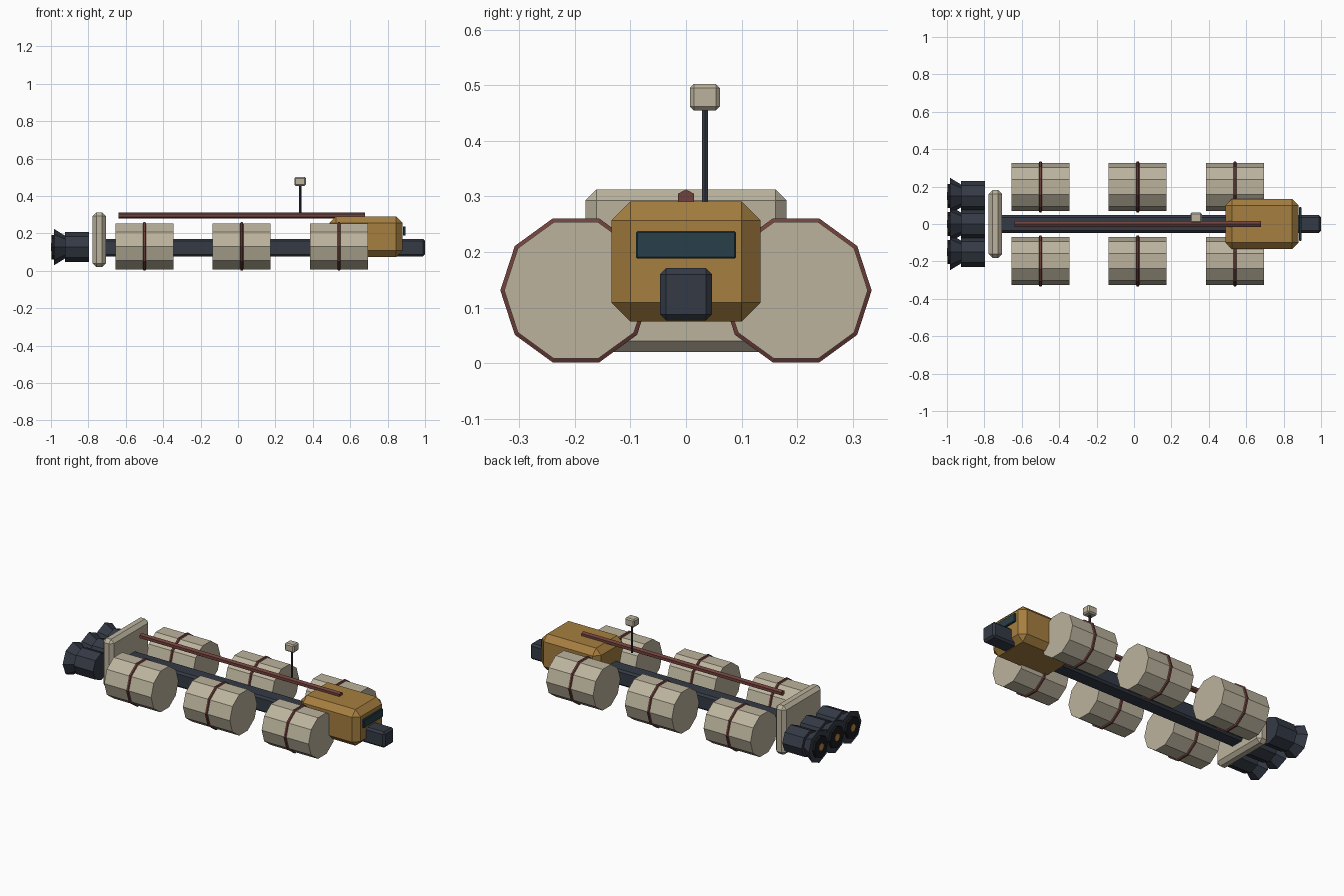
import bpy, bmesh, math

if "Cube" in bpy.data.objects:
    bpy.data.objects.remove(bpy.data.objects["Cube"])


def material(name, r, g, b):
    m = bpy.data.materials.new(name)
    m.diffuse_color = (r, g, b, 1)
    m.use_nodes = True
    m.node_tree.nodes["Principled BSDF"].inputs["Base Color"].default_value = m.diffuse_color
    return m


DARK = material("dark_steel", 0.034, 0.042, 0.06)
CREAM = material("cream_panel", 0.50, 0.45, 0.34)
OCHRE = material("ochre_paint", 0.38, 0.21, 0.05)
RED = material("rust_red", 0.16, 0.053, 0.045)
GLASS = material("dark_glass", 0.021, 0.05, 0.068)
BLACK = material("soot", 0.01, 0.011, 0.013)
GLOW = material("ember", 0.50, 0.24, 0.06)


def finish(name, bm, mat):
    bmesh.ops.recalc_face_normals(bm, faces=bm.faces)
    mesh = bpy.data.meshes.new(name)
    bm.to_mesh(mesh)
    bm.free()
    mesh.materials.append(mat)
    ob = bpy.data.objects.new(name, mesh)
    bpy.context.collection.objects.link(ob)
    return ob


def box(name, xr, yr, zr, bevel, mat):
    """Chamfered box from its x, y and z ranges."""
    bm = bmesh.new()
    bmesh.ops.create_cube(bm, size=1)
    for v in bm.verts:
        v.co = [(a + b) / 2 + c * (b - a) for c, (a, b) in zip(v.co, (xr, yr, zr))]
    ob = finish(name, bm, mat)
    mod = ob.modifiers.new("chamfer", 'BEVEL')
    mod.width, mod.segments = bevel, 1
    return ob


def turned(name, profile, sides, centre, mat, phase=0.0, upright=False):
    """Faceted solid turned about x (or z) from (position, radius) pairs."""
    bm = bmesh.new()
    rings = []
    for p, r in profile:
        ring = []
        for i in range(sides):
            a = phase + math.tau * i / sides
            u, w = r * math.cos(a), r * math.sin(a)
            ring.append(bm.verts.new((u, w, p) if upright else (p, u, w)))
        rings.append(ring)
    for a, b in zip(rings, rings[1:]):
        for i in range(sides):
            j = (i + 1) % sides
            bm.faces.new((a[i], a[j], b[j], b[i]))
    bm.faces.new(rings[0])
    bm.faces.new(rings[-1])
    ob = finish(name, bm, mat)
    ob.location = centre
    return ob


# Main hull: spine, rear bulkhead, cabin and windscreen
box("spine", (-0.75, 1.0), (-0.047, 0.047), (0.077, 0.171), 0.011, DARK)
box("rear_bulkhead", (-0.777, -0.706), (-0.181, 0.181), (0.02, 0.313), 0.02, CREAM)
box("cabin", (0.49, 0.88), (-0.134, 0.134), (0.075, 0.291), 0.034, OCHRE)
box("windscreen", (0.882, 0.896), (-0.09, 0.09), (0.188, 0.238), 0.003, GLASS)

# Three pairs of strapped cargo tanks
for n, x in enumerate((-0.5, 0.02, 0.54), 1):
    for side, s in (("left", -1), ("right", 1)):
        at = (x, s * 0.198, 0.131)
        turned(f"tank_{side}_{n}", [(-0.155, 0.129), (0.155, 0.129)], 10, at, CREAM)
        turned(f"tank_strap_{side}_{n}",
               [(-0.010, 0.126), (-0.005, 0.136), (0.005, 0.136), (0.010, 0.126)],
               10, at, RED)

# Top rail
turned("top_rail", [(-0.64, 0.017), (0.68, 0.017)], 6, (0, 0, 0.296), RED, math.pi / 6)

# Sensor mast and head
turned("sensor_mast", [(0.29, 0.0065), (0.46, 0.0065)], 6, (0.332, 0.034, 0), DARK, 0, True)
box("sensor_head", (0.301, 0.363), (0.007, 0.061), (0.455, 0.502), 0.007, CREAM)

# Three engines with flared nozzles
for n, y in enumerate((-0.15, 0, 0.15), 1):
    at = (0, y, 0.127)
    turned(f"engine_{n}", [(-0.925, 0.08), (-0.797, 0.08)], 8, at, DARK)
    turned(f"nozzle_{n}", [(-0.985, 0.098), (-0.915, 0.055)], 8, at, DARK)
    turned(f"nozzle_throat_{n}", [(-0.998, 0.065), (-0.975, 0.065)], 8, at, BLACK)
    turned(f"nozzle_glow_{n}", [(-1.0, 0.022), (-0.99, 0.022)], 8, at, GLOW)
